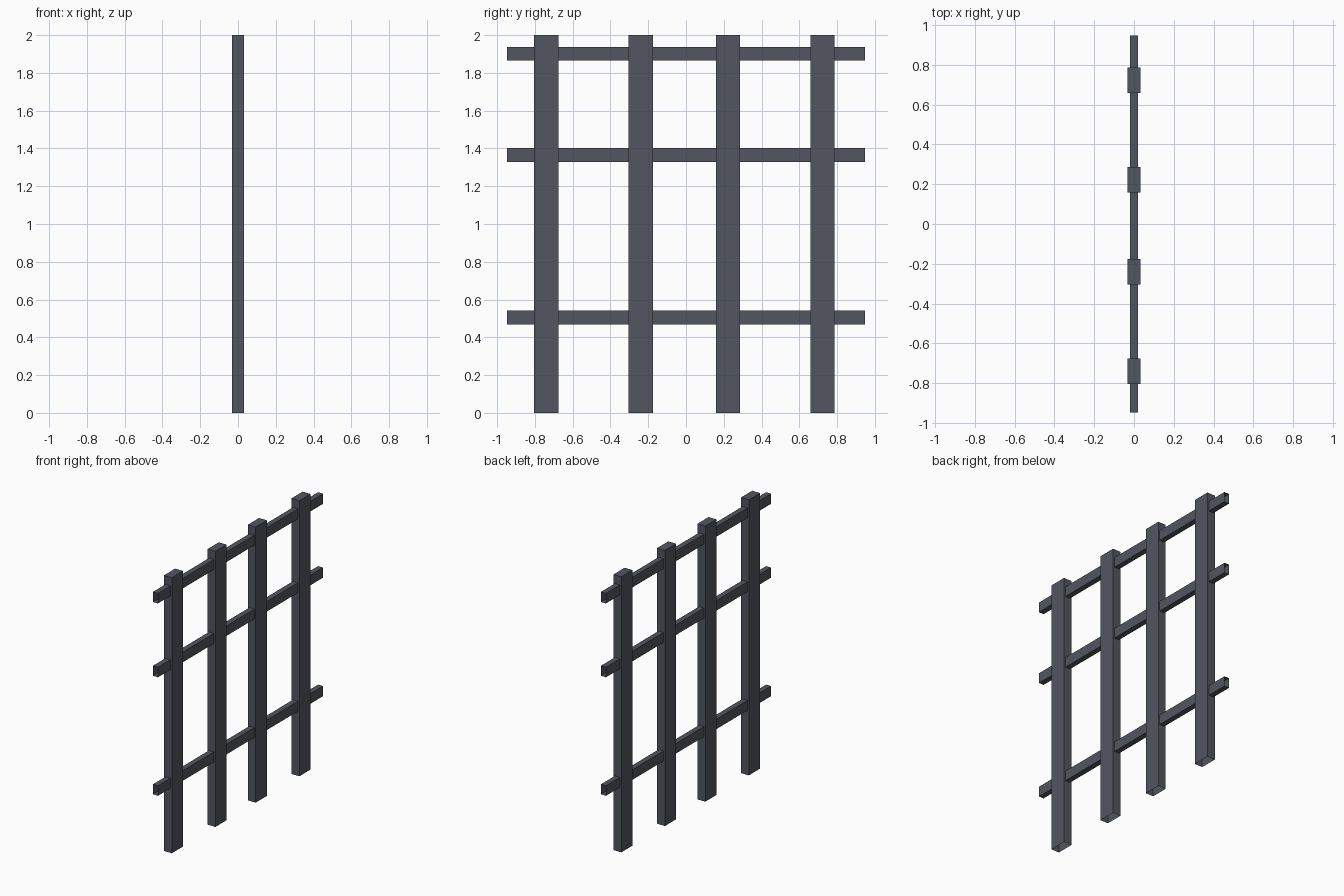
import bpy, bmesh

if "Cube" in bpy.data.objects:
    bpy.data.objects.remove(bpy.data.objects["Cube"])

metal = bpy.data.materials.new("dark_grey_metal")
metal.diffuse_color = (0.085, 0.092, 0.115, 1)
metal.use_nodes = True
metal.node_tree.nodes["Principled BSDF"].inputs["Base Color"].default_value = metal.diffuse_color


def bar(name, centre, size, open_sides):
    """Box bar with the end faces pointing along open_sides left off."""
    bm = bmesh.new()
    bmesh.ops.create_cube(bm, size=1)
    bm.normal_update()
    ends = [f for f in bm.faces if any(f.normal.dot(d) > 0.9 for d in open_sides)]
    bmesh.ops.delete(bm, geom=ends, context='FACES_ONLY')
    for v in bm.verts:
        v.co = [c + a * s for c, a, s in zip(centre, v.co, size)]
    mesh = bpy.data.meshes.new(name)
    bm.to_mesh(mesh)
    bm.free()
    mesh.materials.append(metal)
    bpy.context.collection.objects.link(bpy.data.objects.new(name, mesh))


# Upright posts, hollow at the foot
for i, y in enumerate((-0.74, -0.24, 0.222, 0.723)):
    bar(f"post_{i + 1}", (0, y, 1), (0.063, 0.128, 2), [(0, 0, -1)])

# Horizontal rails, hollow at the ends
for i, z in enumerate((0.505, 1.365, 1.901)):
    bar(f"rail_{i + 1}", (0, 0, z), (0.04, 1.894, 0.073), [(0, 1, 0), (0, -1, 0)])
